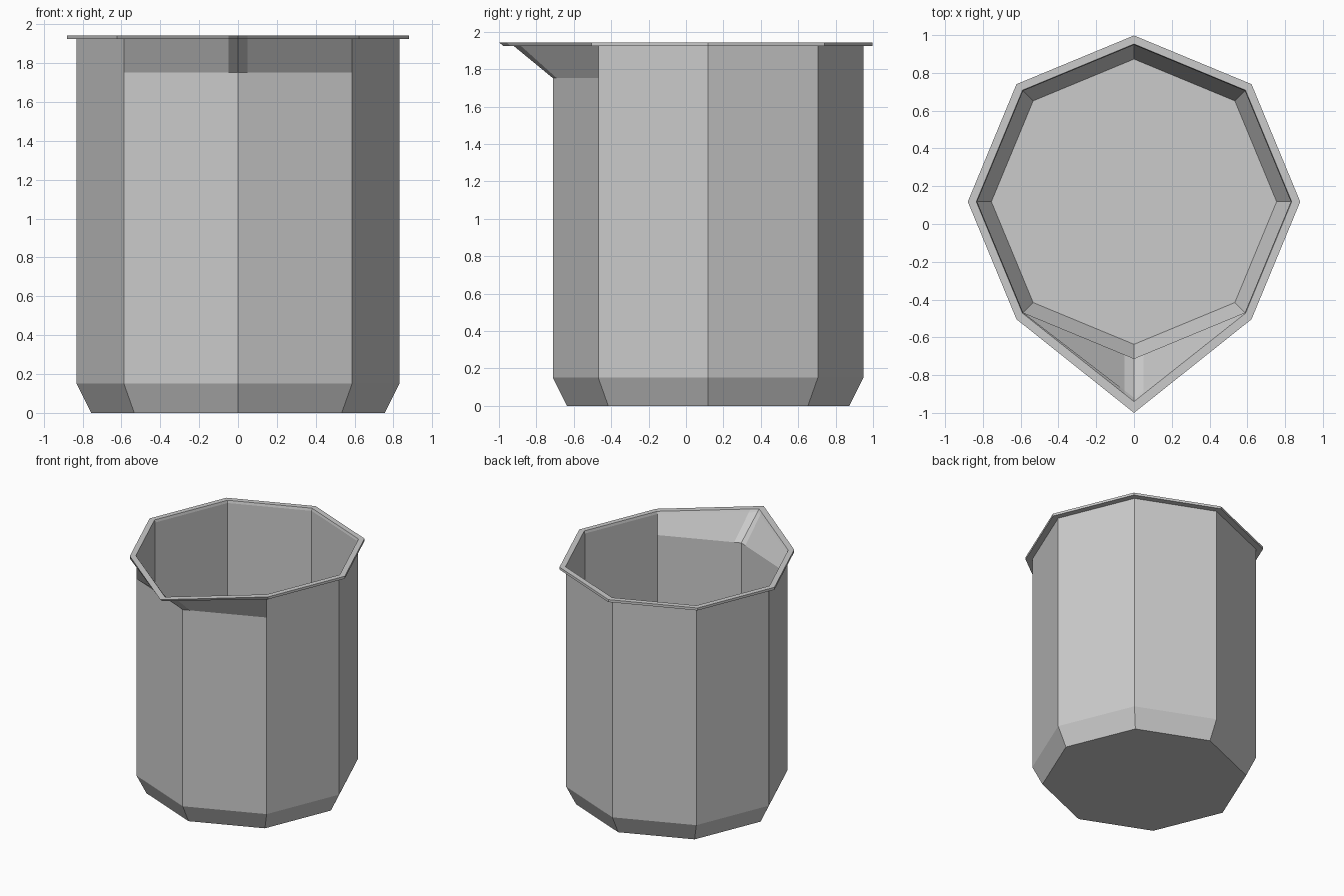
import bpy, bmesh, math

if "Cube" in bpy.data.objects:
    bpy.data.objects.remove(bpy.data.objects["Cube"])

CY = 0.118     # centre of the octagonal body (spout sticks out to -y)
POUR = 0.05    # half width of the narrow pouring facet


def ring(bm, r, z, tip=None):
    """Octagon ring whose front corner can be pulled out to y = tip."""
    tip = CY - r if tip is None else tip
    c = r * math.sqrt(0.5)
    f = POUR / c
    y = tip + (CY - c - tip) * f
    pts = [(0, tip), (POUR, y)]
    for i in range(7):
        a = math.radians(-45 + 45 * i)
        pts.append((r * math.cos(a), CY + r * math.sin(a)))
    pts.append((-POUR, y))
    return [bm.verts.new((px, py, z)) for px, py in pts]


def bridge(bm, a, b):
    n = len(a)
    for i in range(n):
        j = (i + 1) % n
        bm.faces.new((a[i], a[j], b[j], b[i]))


def build(name, profile, closed=False, floor=False):
    bm = bmesh.new()
    rings = [ring(bm, *p) for p in profile]
    for a, b in zip(rings, rings[1:]):
        bridge(bm, a, b)
    if closed:
        bridge(bm, rings[-1], rings[0])
    if floor:
        bm.faces.new(rings[0][::-1])
    me = bpy.data.meshes.new(name)
    bm.to_mesh(me)
    bm.free()
    ob = bpy.data.objects.new(name, me)
    bpy.context.collection.objects.link(ob)
    return ob


# Thin open body: floor, bottom chamfer, wall, spout flare
build("beaker_body", [
    (0.755, 0.0),
    (0.83, 0.15),
    (0.83, 1.752),
    (0.83, 1.923, -0.92),
], floor=True)

# Flat rim flange following the spout
build("beaker_rim", [
    (0.83, 1.923, -0.92),
    (0.88, 1.923, -0.975),
    (0.88, 1.943, -1.0),
    (0.835, 1.943, -0.94),
], closed=True)
